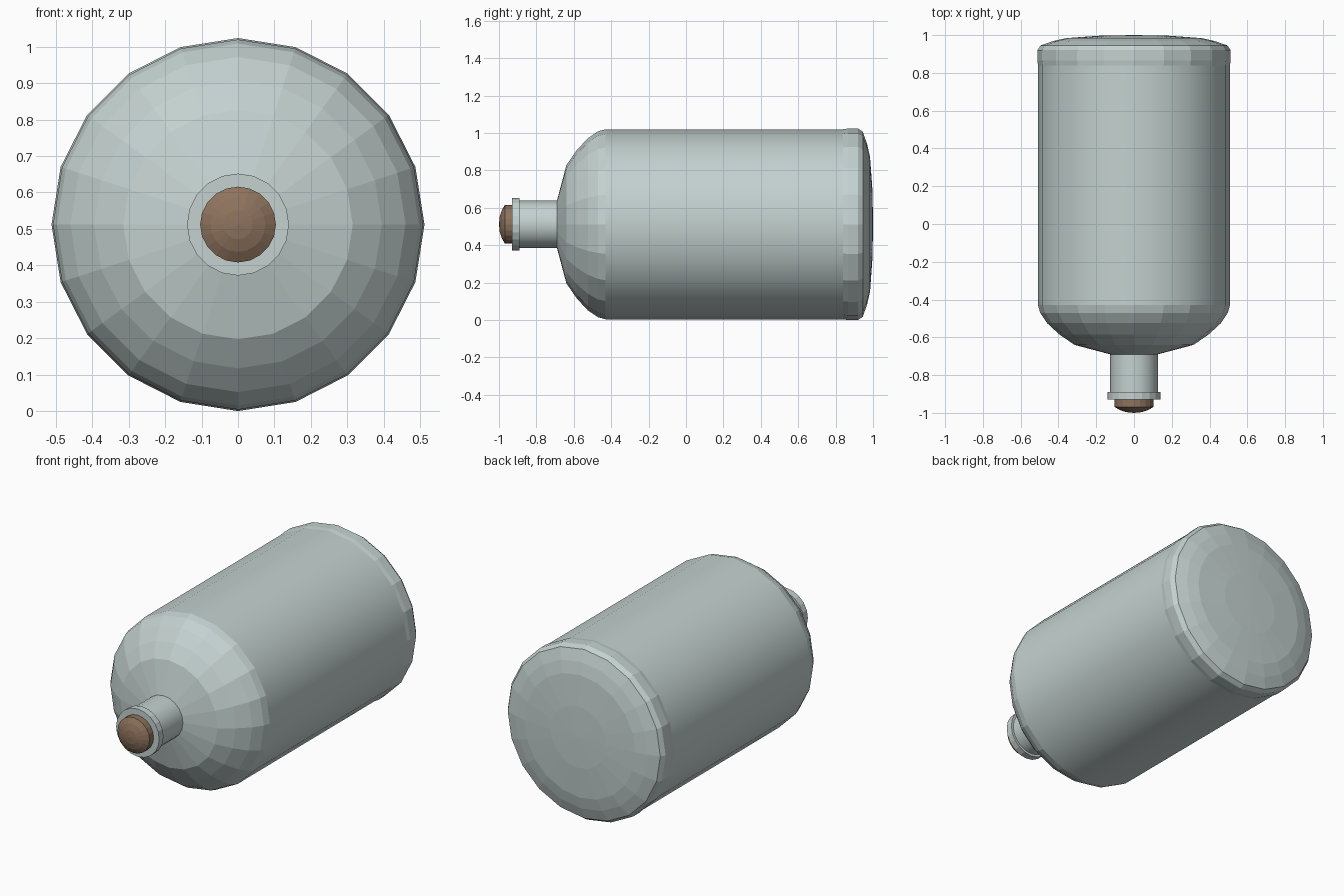
import bpy, bmesh
from math import sin, cos, tau

if "Cube" in bpy.data.objects:
    bpy.data.objects.remove(bpy.data.objects["Cube"])

SIDES = 20
CENTRE_Z = 0.512


def material(name, rgb):
    mat = bpy.data.materials.new(name)
    mat.diffuse_color = (*rgb, 1)
    mat.use_nodes = True
    mat.node_tree.nodes["Principled BSDF"].inputs["Base Color"].default_value = mat.diffuse_color
    return mat


def lathe(name, profile, mat, smooth_bands=()):
    """Revolve (y, radius) points about the y axis; chosen bands shade smooth."""
    bm = bmesh.new()
    rings = []
    for y, r in profile:
        if r == 0:
            rings.append([bm.verts.new((0, y, CENTRE_Z))] * SIDES)
        else:
            rings.append([bm.verts.new((r * sin(tau * i / SIDES), y,
                                        CENTRE_Z + r * cos(tau * i / SIDES)))
                          for i in range(SIDES)])
    for band, (a, b) in enumerate(zip(rings, rings[1:])):
        for i in range(SIDES):
            j = (i + 1) % SIDES
            corners = list(dict.fromkeys((a[i], a[j], b[j], b[i])))
            bm.faces.new(corners).smooth = band in smooth_bands
    bmesh.ops.recalc_face_normals(bm, faces=bm.faces[:])
    # Keep a crisp line where smooth bands meet flat ones
    for e in bm.edges:
        if len({f.smooth for f in e.link_faces}) > 1:
            e.smooth = False
    mesh = bpy.data.meshes.new(name)
    bm.to_mesh(mesh)
    bm.free()
    mesh.materials.append(mat)
    obj = bpy.data.objects.new(name, mesh)
    bpy.context.collection.objects.link(obj)
    return obj


glass = material("pale_glass", (0.55, 0.64, 0.63))
cork = material("cork", (0.27, 0.17, 0.11))

# Bottle: lip, neck, rounded shoulder, long body, swollen base rim, shallow base
lathe("bottle", [
    (-0.93, 0), (-0.93, 0.14), (-0.89, 0.14), (-0.89, 0.126),
    (-0.69, 0.126), (-0.64, 0.315), (-0.585, 0.395), (-0.525, 0.46),
    (-0.47, 0.497), (-0.43, 0.508), (0.84, 0.508), (0.865, 0.512),
    (0.92, 0.512), (0.945, 0.495), (0.968, 0.43), (0.984, 0.36),
    (0.997, 0.18), (1.0, 0)], glass, smooth_bands=(3, 9))

# Stopper: short domed cork set in the mouth
lathe("stopper", [
    (-0.91, 0), (-0.91, 0.104), (-0.968, 0.104), (-0.985, 0.075),
    (-0.996, 0.04), (-1.0, 0)], cork)
